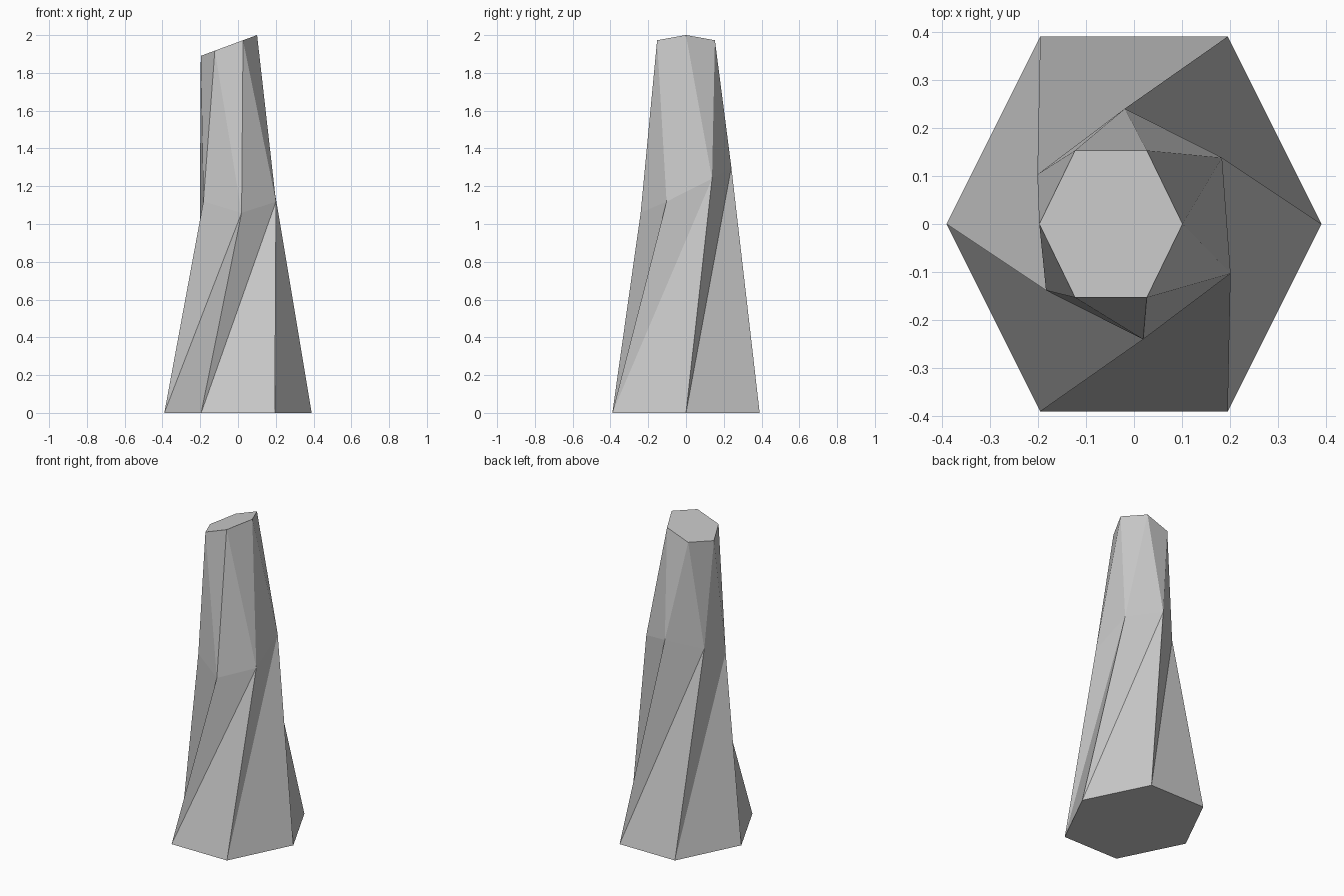
import bpy
import bmesh

if "Cube" in bpy.data.objects:
    bpy.data.objects.remove(bpy.data.objects["Cube"])

# One hexagon outline, wider in y at its flats, unit half-width
HEX = [(1, 0), (0.5, 1), (-0.5, 1), (-1, 0), (-0.5, -1), (0.5, -1)]

# Twisted middle outline: half the corners, the rest by point symmetry
HALF = [(0.183, 0.138), (-0.019, 0.24), (-0.201, 0.103)]
MID = HALF + [(-x, -y) for x, y in HALF]


def add_ring(bm, points, height, slope_x=0.0, slope_y=0.0):
    """Place an outline on a sloping plane."""
    return [bm.verts.new((x, y, height + slope_x * x + slope_y * y))
            for x, y in points]


bm = bmesh.new()

# Base, tilted waist and slanted top
rings = [
    add_ring(bm, [(0.39 * x, 0.39 * y) for x, y in HEX], 0),
    add_ring(bm, MID, 1.18, -0.05, 0.5),
    add_ring(bm, [(0.149 * x - 0.048, 0.153 * y) for x, y in HEX],
             1.963, 0.37),
]

# Sides between consecutive rings
for low, high in zip(rings, rings[1:]):
    for i in range(6):
        j = (i + 1) % 6
        bm.faces.new((low[i], low[j], high[j]))
        bm.faces.new((low[i], high[j], high[i]))

# End caps
bm.faces.new(rings[0][::-1])
bm.faces.new(rings[-1])

mesh = bpy.data.meshes.new("stone_pillar")
bm.to_mesh(mesh)
bm.free()
bpy.context.collection.objects.link(bpy.data.objects.new("stone_pillar", mesh))
